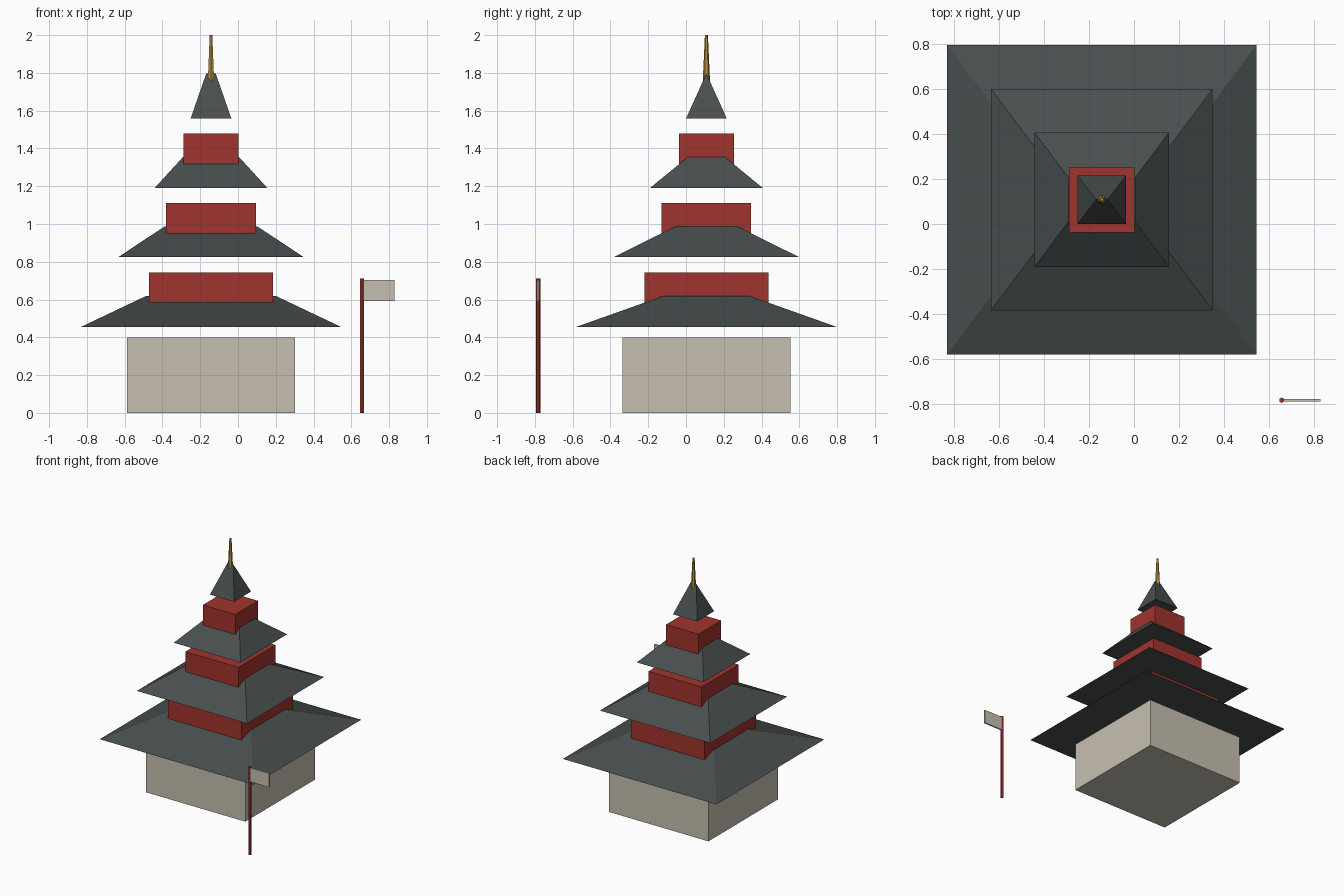
import bpy
import bmesh
from mathutils import Matrix

if "Cube" in bpy.data.objects:
    bpy.data.objects.remove(bpy.data.objects["Cube"])

CX, CY = -0.143, 0.108          # pagoda axis
PX, PY = 0.656, -0.783          # flag pole axis


def material(name, r, g, b):
    def lin(c):
        c /= 255
        return c / 12.92 if c <= 0.04045 else ((c + 0.055) / 1.055) ** 2.4
    m = bpy.data.materials.new(name)
    m.diffuse_color = (lin(r), lin(g), lin(b), 1)
    m.use_nodes = True
    m.node_tree.nodes["Principled BSDF"].inputs["Base Color"].default_value = m.diffuse_color
    return m


red = material("red paint", 160, 52, 46)
stone = material("pale stone", 198, 192, 176)
slate = material("dark slate", 72, 79, 78)
gold = material("gold", 178, 143, 60)


def finish(name, bm, mat):
    bmesh.ops.recalc_face_normals(bm, faces=bm.faces)
    me = bpy.data.meshes.new(name)
    bm.to_mesh(me)
    bm.free()
    me.materials.append(mat)
    bpy.context.collection.objects.link(bpy.data.objects.new(name, me))


def block(name, mat, x0, x1, y0, y1, z0, z1, top=None):
    """Box; top = (half x, half y) narrows the upper face around its centre."""
    bm = bmesh.new()
    bmesh.ops.create_cube(bm, size=1)
    cx, cy, w, d = (x0 + x1) / 2, (y0 + y1) / 2, x1 - x0, y1 - y0
    for v in bm.verts:
        hx, hy = (2 * top[0], 2 * top[1]) if top and v.co.z > 0 else (w, d)
        v.co = (cx + v.co.x * hx, cy + v.co.y * hy, z0 if v.co.z < 0 else z1)
    bmesh.ops.remove_doubles(bm, verts=bm.verts, dist=1e-5)
    bmesh.ops.dissolve_degenerate(bm, edges=bm.edges, dist=1e-5)
    finish(name, bm, mat)


def tier(name, mat, half, z0, z1, top=None):
    block(name, mat, CX - half, CX + half, CY - half, CY + half, z0, z1, top)


def rod(name, mat, x, y, r0, r1, z0, z1):
    bm = bmesh.new()
    bmesh.ops.create_cone(bm, cap_ends=True, segments=6, radius1=r0, radius2=r1,
                          depth=z1 - z0,
                          matrix=Matrix.Translation((x, y, (z0 + z1) / 2)))
    finish(name, bm, mat)


# stone base
tier("stone_base", stone, 0.444, 0, 0.40)

# three hipped roofs, each carrying a red storey
for i, (roof, wall, z) in enumerate([(0.687, 0.329, 0.456),
                                     (0.492, 0.237, 0.824),
                                     (0.298, 0.145, 1.191)], 1):
    tier(f"roof_{i}", slate, roof, z, z + 0.163, (roof * 0.5, roof * 0.333))
    tier(f"storey_{i}", red, wall, z + 0.11, z + 0.288)

# steep top roof with a short ridge, and the spire
tier("top_roof", slate, 0.108, 1.558, 1.797, (0.025, 0.0))
rod("spire", gold, CX, CY, 0.02, 0.008, 1.74, 2.0)

# flag pole and flag
rod("flag_pole", red, PX, PY, 0.012, 0.012, 0, 0.712)
block("flag", stone, PX, 0.829, PY - 0.006, PY + 0.006, 0.592, 0.704)
